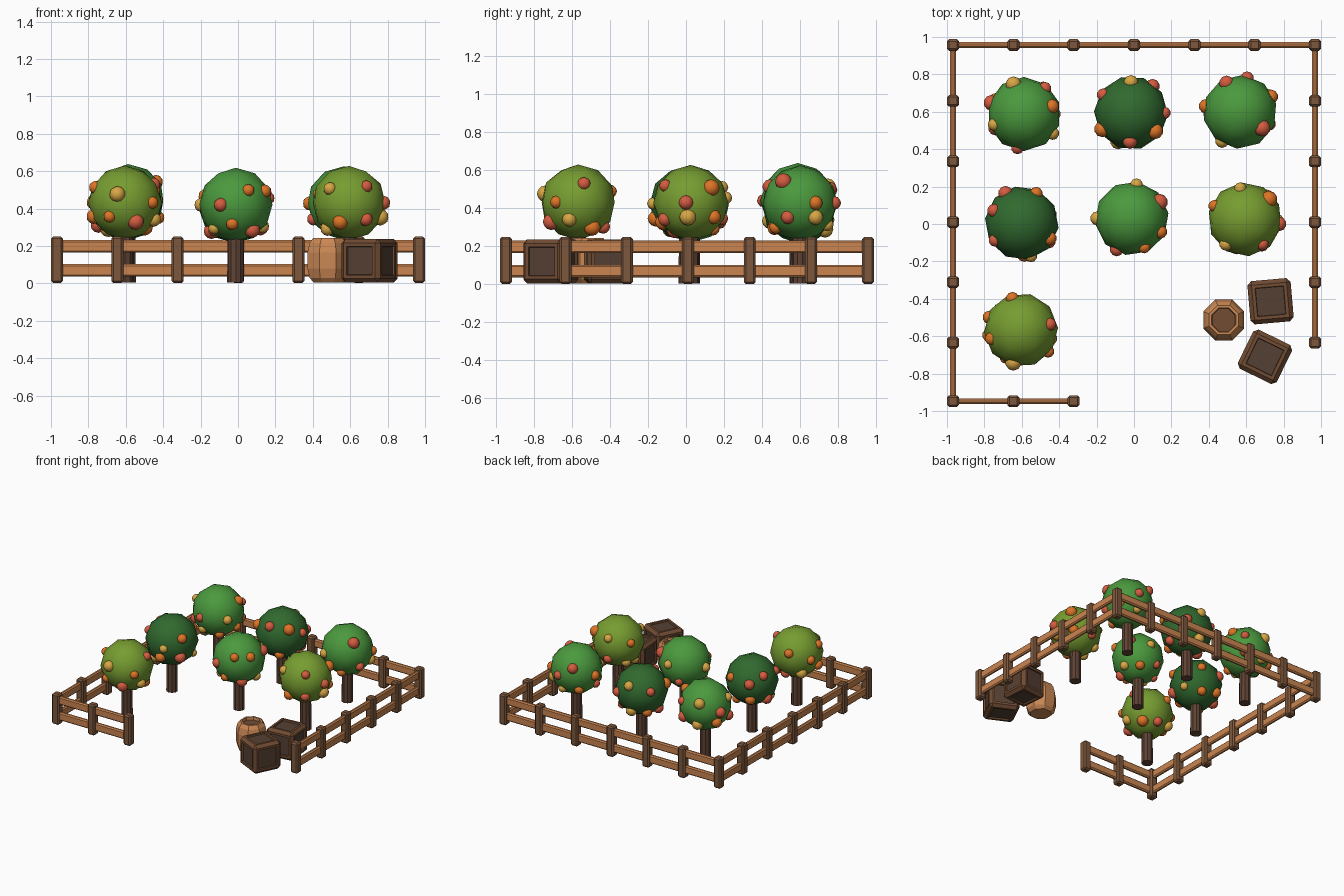
import bpy, bmesh, math, random
from mathutils import Vector, Matrix

if "Cube" in bpy.data.objects:
    bpy.data.objects.remove(bpy.data.objects["Cube"])

random.seed(4)


def mat(name, r, g, b):
    m = bpy.data.materials.new(name)
    m.diffuse_color = [(c / 255) ** 2.2 for c in (r, g, b)] + [1]
    m.use_nodes = True
    m.node_tree.nodes["Principled BSDF"].inputs["Base Color"].default_value = m.diffuse_color
    return m


POST, RAIL = mat("post_wood", 125, 88, 62), mat("rail_wood", 202, 132, 82)
BARK, CRATE = mat("bark", 95, 68, 55), mat("crate_wood", 112, 77, 54)
PANEL, BARREL = mat("panel_wood", 86, 66, 54), mat("barrel_wood", 202, 135, 85)
GREEN = {"m": mat("leaf_mid", 76, 152, 64), "d": mat("leaf_dark", 52, 105, 50),
         "o": mat("leaf_olive", 118, 155, 52)}
FRUIT = {"r": mat("fruit_red", 212, 92, 66), "o": mat("fruit_orange", 220, 115, 42),
         "y": mat("fruit_yellow", 215, 165, 70)}


def finish(name, bm, mats, smooth=False):
    me = bpy.data.meshes.new(name)
    bm.normal_update()
    bm.to_mesh(me)
    bm.free()
    for m in mats:
        me.materials.append(m)
    ob = bpy.data.objects.new(name, me)
    bpy.context.collection.objects.link(ob)
    for p in me.polygons:
        p.use_smooth = smooth
    return ob


def box(name, loc, size, m, bev):
    bm = bmesh.new()
    bmesh.ops.create_cube(bm, size=1)
    bmesh.ops.scale(bm, verts=bm.verts, vec=size)
    bmesh.ops.bevel(bm, geom=bm.edges[:], offset=bev, segments=1, affect='EDGES')
    ob = finish(name, bm, [m])
    ob.location = loc
    return ob


# Fence: posts and two rails per side, with a gap at the front right corner
X, YB, YF = 0.968, 0.957, -0.947
xs = [-X + i * X / 3 for i in range(7)]
ys = [0.658, 0.335, 0.01, -0.311, -0.634]
posts = [(x, YB) for x in xs] + [(-X, y) for y in ys] + [(X, y) for y in ys]
posts += [(x, YF) for x in xs[:3]]
for x, y in posts:
    box("fence_post", (x, y, 0.126), (0.064, 0.062, 0.248), POST, 0.011)
runs = [((-X, YB), (X, YB)), ((-X, YF), (-X, YB)), ((X, ys[-1]), (X, YB)), ((-X, YF), (xs[2], YF))]
for (x0, y0), (x1, y1) in runs:
    for z in (0.07, 0.198):
        size = (max(x1 - x0, 0.03), max(y1 - y0, 0.03), 0.066)
        box("fence_rail", ((x0 + x1) / 2, (y0 + y1) / 2, z), size, RAIL, 0.009)


# Trees: x, y, crown height, leaf kind, fruit seen from above (colour, dx, dy in 36ths of crown radius)
R = 0.195
TREES = [
    (-.588, .588, .440, "m", "y-11,31 r-35,12 y-31,-11 o29,8 y31,-21 r-7,-36 r22,27"),
    (-.016, .594, .412, "d", "y0,32 r-29,19 r24,30 r35,0 o25,-19 o-30,-17 r-1,-30"),
    (.567, .600, .428, "m", "r-14,30 r8,38 o-37,6 o33,16 y-19,-31 r23,-17"),
    (-.600, .005, .425, "d", "r-17,31 o15,31 r-29,13 r-28,-18 o29,-16 y10,-36"),
    (-.012, .030, .420, "m", "y5,35 y-37,0 o13,-30 r-16,-33 r29,17 o30,-14"),
    (.594, .025, .430, "o", "y-5,32 o-32,14 r37,-5 y-20,-26 o25,21 r18,-26"),
    (-.604, -.567, .432, "o", "o-9,33 o-35,14 o-31,-9 r30,6 y-8,-34 o29,-23"),
]
for n, (x, y, z, kind, spots) in enumerate(TREES):
    bm = bmesh.new()
    bmesh.ops.create_cone(bm, cap_ends=True, segments=10, radius1=0.044, radius2=0.042, depth=0.32,
                          matrix=Matrix.Translation((x, y, 0.165)))
    finish("tree_trunk", bm, [BARK])
    c = Vector((x, y, z))
    bm = bmesh.new()
    bmesh.ops.create_icosphere(bm, subdivisions=2, radius=R + 0.003,
                               matrix=Matrix.Translation(c) @ Matrix.Rotation(n * 0.9, 4, 'Z'))
    finish("tree_crown", bm, [GREEN[kind]], True)
    fruits = []
    for s in spots.split():
        dx, dy = map(float, s[1:].split(","))
        d = min(1, math.hypot(dx, dy) / 36)
        fruits.append((s[0], math.atan2(dy, dx), math.acos(d)))
    # lower ring of fruit under the crown
    for i in range(7):
        fruits.append(("ory"[(i + n) % 3], n * 0.7 + i * math.tau / 7, -random.uniform(0.4, 0.85)))
    for col, az, el in fruits:
        p = Vector((math.cos(el) * math.cos(az), math.cos(el) * math.sin(az), math.sin(el)))
        bm = bmesh.new()
        bmesh.ops.create_icosphere(bm, subdivisions=2, radius=random.uniform(0.032, 0.045))
        bmesh.ops.translate(bm, verts=bm.verts, vec=c + p * 0.184)
        finish("fruit", bm, [FRUIT[col]], True)


# Crates: bevelled cubes with a recessed dark panel on each face
def crate(x, y, deg):
    bm = bmesh.new()
    bmesh.ops.create_cube(bm, size=0.232)
    bmesh.ops.bevel(bm, geom=bm.edges[:], offset=0.022, segments=1, affect='EDGES')
    faces = [f for f in bm.faces if f.calc_area() > 0.02]
    bmesh.ops.inset_individual(bm, faces=faces, thickness=0.025, depth=0)
    bmesh.ops.inset_individual(bm, faces=faces, thickness=0.003, depth=-0.012)
    for f in faces:
        f.material_index = 1
    ob = finish("crate", bm, [CRATE, PANEL])
    ob.location = (x, y, 0.121)
    ob.rotation_euler.z = math.radians(deg)


crate(0.73, -0.413, 5)
crate(0.70, -0.71, -26)

# Barrel: eight-sided turned profile with a sunken lid
bm = bmesh.new()
profile = [(0.082, 0.005), (0.105, 0.03), (0.118, 0.08), (0.118, 0.165), (0.105, 0.215),
           (0.085, 0.243), (0.07, 0.243), (0.066, 0.222)]
N = 8
rings = [[bm.verts.new((r * math.cos((k + .5) * math.tau / N), r * math.sin((k + .5) * math.tau / N), h))
          for k in range(N)] for r, h in profile]
for a, b in zip(rings, rings[1:]):
    for k in range(N):
        j = (k + 1) % N
        bm.faces.new((a[k], a[j], b[j], b[k]))
bm.faces.new(rings[0][::-1])
bm.faces.new(rings[-1]).material_index = 1
barrel = finish("barrel", bm, [BARREL, CRATE])
barrel.location = (0.48, -0.513, 0)
